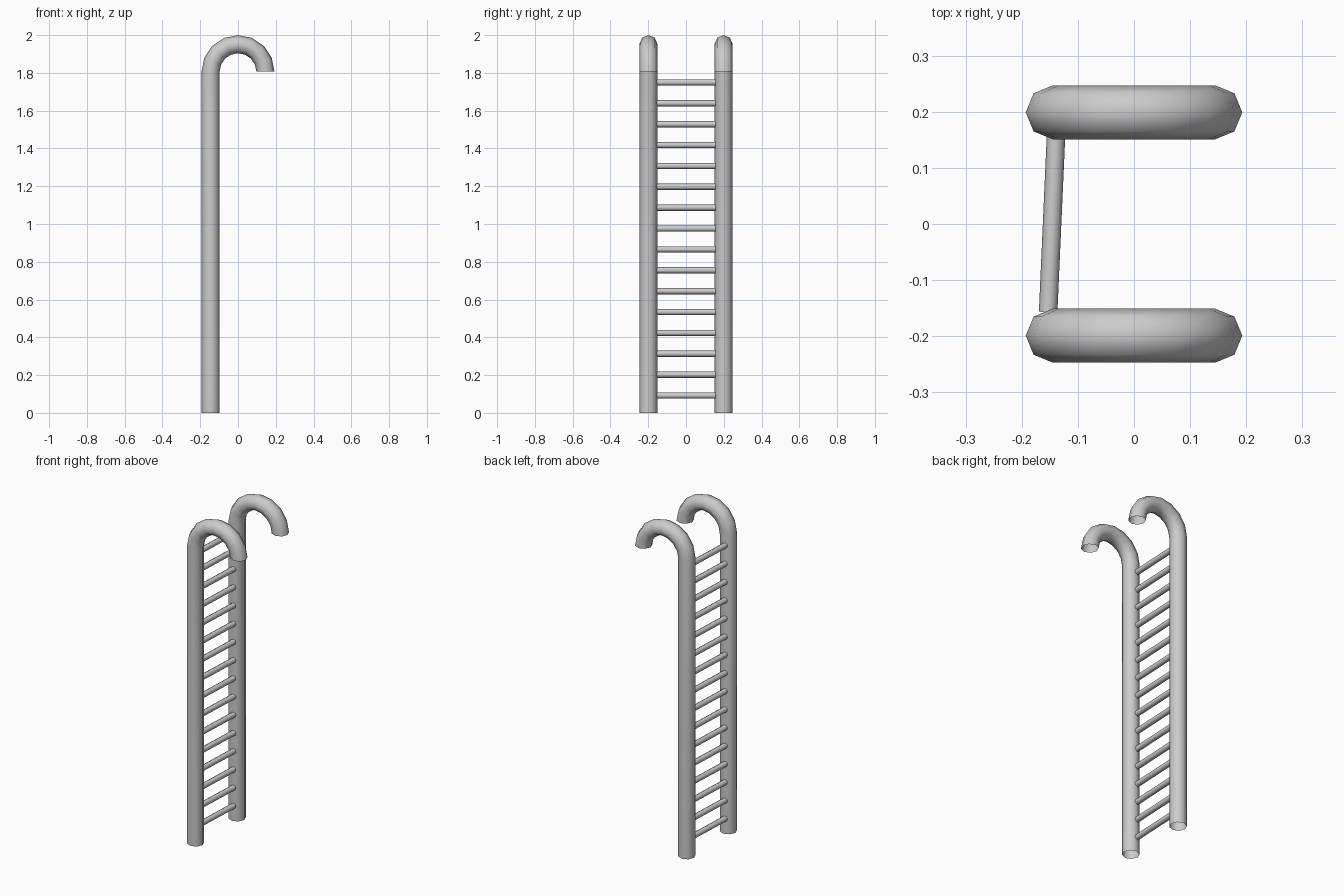
import bpy, bmesh, math
from mathutils import Vector

if "Cube" in bpy.data.objects:
    bpy.data.objects.remove(bpy.data.objects["Cube"])

SIDES = 8            # tube sides
TUBE_R = 0.048       # rail tube radius
HOOK_R = 0.145       # hook centreline radius
HOOK_Z = 1.807       # height where the hook starts
HOOK_STEPS = 8


def make_rail(name, y):
    """Open tube: straight upright, then a half-circle hook towards +x."""
    stations = [(Vector((-HOOK_R, y, 0)), math.pi)]
    for i in range(HOOK_STEPS + 1):
        a = math.pi * (1 - i / HOOK_STEPS)
        centre = Vector((HOOK_R * math.cos(a), y, HOOK_Z + HOOK_R * math.sin(a)))
        stations.append((centre, a))
    bm = bmesh.new()
    rings = []
    for centre, a in stations:
        out = Vector((math.cos(a), 0, math.sin(a)))
        side = Vector((0, 1, 0))
        rings.append([bm.verts.new(centre + TUBE_R * (out * math.cos(t) + side * math.sin(t)))
                      for t in (2 * math.pi * k / SIDES for k in range(SIDES))])
    for r0, r1 in zip(rings, rings[1:]):
        for k in range(SIDES):
            n = (k + 1) % SIDES
            bm.faces.new((r0[k], r0[n], r1[n], r1[k])).smooth = True
    bmesh.ops.recalc_face_normals(bm, faces=bm.faces)
    mesh = bpy.data.meshes.new(name)
    bm.to_mesh(mesh)
    bm.free()
    obj = bpy.data.objects.new(name, mesh)
    bpy.context.collection.objects.link(obj)


def make_rung(name, start, end, radius):
    """Thin bar between two points."""
    axis = end - start
    bpy.ops.mesh.primitive_cylinder_add(vertices=SIDES, radius=radius, depth=axis.length,
                                        location=(start + end) / 2)
    obj = bpy.context.object
    obj.name = name
    obj.rotation_euler = axis.to_track_quat('Z', 'Y').to_euler()
    bpy.ops.object.shade_smooth_by_angle(angle=math.radians(60))


# Hooked side rails
make_rail("rail_near", -0.199)
make_rail("rail_far", 0.199)

# Slightly skewed rungs
for i in range(16):
    z = 0.092 + i * 0.1105
    make_rung(f"rung_{i + 1}", Vector((-0.153, -0.157, z)), Vector((-0.139, 0.157, z)), 0.0165)
